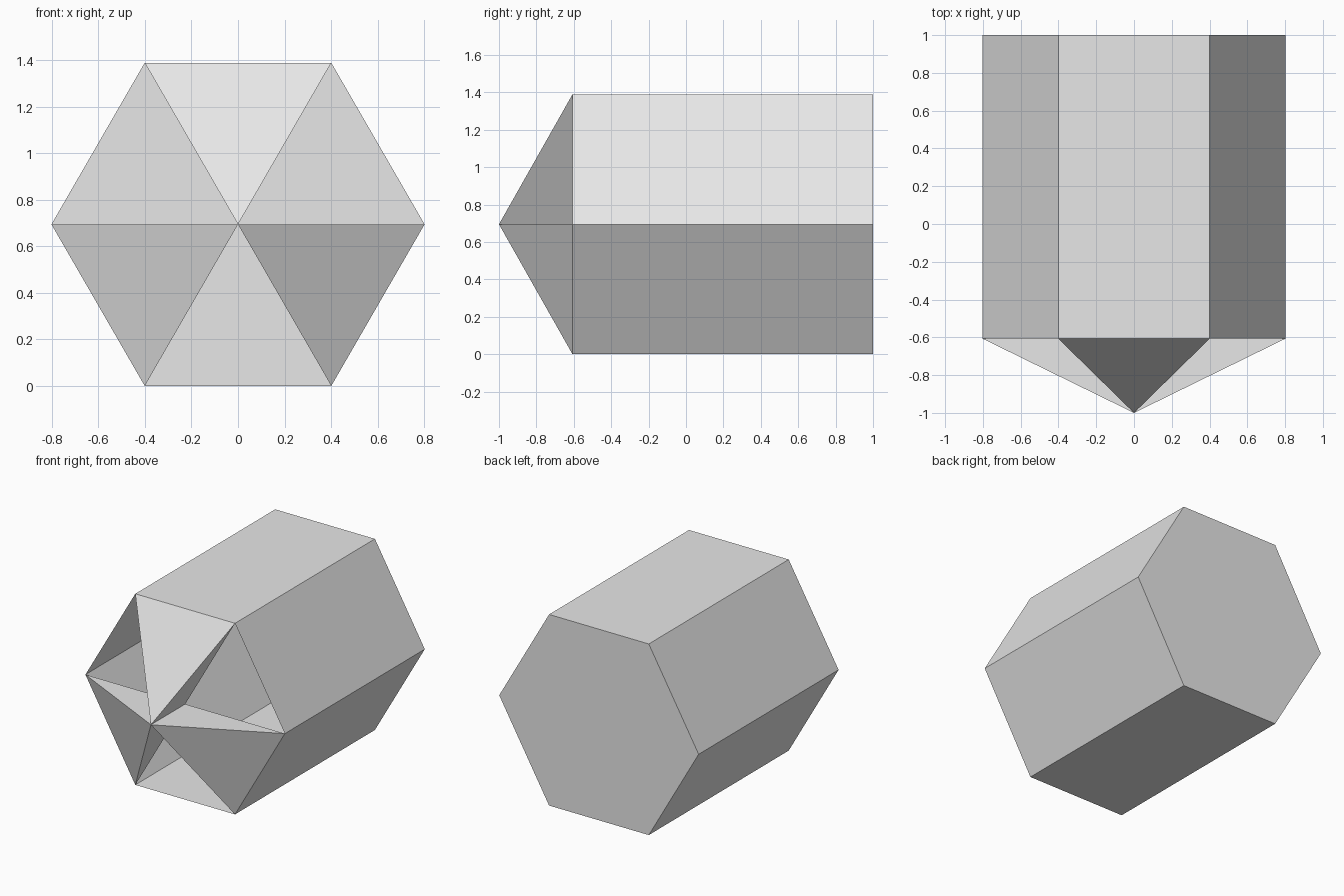
import bpy, bmesh, math
from mathutils import Vector

if "Cube" in bpy.data.objects:
    bpy.data.objects.remove(bpy.data.objects["Cube"])

R = 0.802                          # hexagon corner radius
CZ = R * math.sin(math.pi / 3)     # axis height, lower flat rests on z = 0
Y_RIM, Y_BACK, Y_TIP = -0.607, 1.0, -1.0

grey = bpy.data.materials.new("light grey")
grey.diffuse_color = (0.8, 0.8, 0.8, 1.0)
grey.use_nodes = True
grey.node_tree.nodes["Principled BSDF"].inputs["Base Color"].default_value = grey.diffuse_color


def corner(i, y):
    a = i * math.pi / 3
    return Vector((R * math.cos(a), y, CZ + R * math.sin(a)))


def make(name, bm):
    bmesh.ops.recalc_face_normals(bm, faces=bm.faces)
    me = bpy.data.meshes.new(name)
    bm.to_mesh(me)
    bm.free()
    me.materials.append(grey)
    ob = bpy.data.objects.new(name, me)
    bpy.context.collection.objects.link(ob)


# Thin hexagonal tube, open at the front and closed at the back
bm = bmesh.new()
rim = [bm.verts.new(corner(i, Y_RIM)) for i in range(6)]
back = [bm.verts.new(corner(i, Y_BACK)) for i in range(6)]
for i in range(6):
    j = (i + 1) % 6
    bm.faces.new((rim[i], rim[j], back[j], back[i]))
bm.faces.new(back)
make("hexagonal_tube", bm)

# Three wedge teeth on alternate sectors, meeting at the tip
for n, i in enumerate((1, 3, 5)):
    bm = bmesh.new()
    tip = bm.verts.new((0, Y_TIP, CZ))
    centre = bm.verts.new((0, Y_RIM, CZ))
    a = bm.verts.new(corner(i, Y_RIM))
    b = bm.verts.new(corner(i + 1, Y_RIM))
    for f in ((tip, a, b), (tip, centre, a), (tip, b, centre), (centre, b, a)):
        bm.faces.new(f)
    make(f"tip_wedge_{n + 1}", bm)
